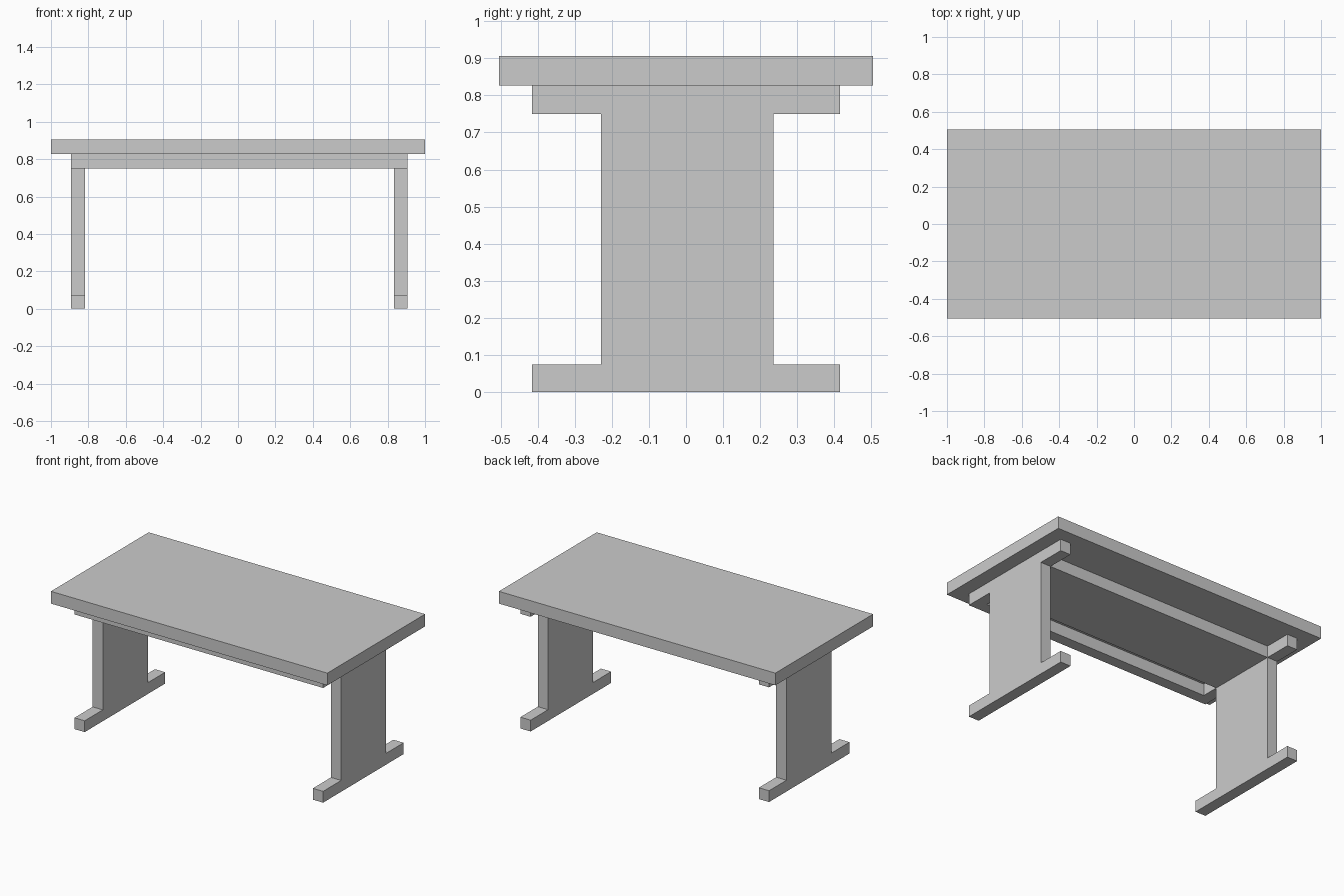
import bpy
import bmesh

if "Cube" in bpy.data.objects:
    bpy.data.objects.remove(bpy.data.objects["Cube"])


def extrude_profile(name, profile, x0, x1):
    """Flat y-z profile extruded along x from x0 to x1."""
    bm = bmesh.new()
    face = bm.faces.new([bm.verts.new((x0, y, z)) for y, z in profile])
    ext = bmesh.ops.extrude_face_region(bm, geom=[face])
    moved = [v for v in ext["geom"] if isinstance(v, bmesh.types.BMVert)]
    bmesh.ops.translate(bm, verts=moved, vec=(x1 - x0, 0, 0))
    bmesh.ops.recalc_face_normals(bm, faces=bm.faces)
    mesh = bpy.data.meshes.new(name)
    bm.to_mesh(mesh)
    bm.free()
    obj = bpy.data.objects.new(name, mesh)
    bpy.context.collection.objects.link(obj)
    return obj


def rect(y0, y1, z0, z1):
    return [(y0, z0), (y1, z0), (y1, z1), (y0, z1)]


TOP_Z, UNDER_Z, BEAM_Z, FOOT_Z = 0.906, 0.826, 0.75, 0.074
FOOT_Y, COL_FRONT, COL_BACK = 0.416, -0.229, 0.236
THICK = 0.074
LEFT_X, RIGHT_X = -0.892, 0.833

# Table top slab
extrude_profile("table_top", rect(-0.505, 0.505, UNDER_Z, TOP_Z), -1, 1)

# I-shaped end legs: foot, column and top beam in one outline
leg_profile = [
    (-FOOT_Y, 0), (FOOT_Y, 0), (FOOT_Y, FOOT_Z), (COL_BACK, FOOT_Z),
    (COL_BACK, BEAM_Z), (FOOT_Y, BEAM_Z), (FOOT_Y, UNDER_Z),
    (-FOOT_Y, UNDER_Z), (-FOOT_Y, BEAM_Z), (COL_FRONT, BEAM_Z),
    (COL_FRONT, FOOT_Z), (-FOOT_Y, FOOT_Z),
]
for name, x in (("left_leg", LEFT_X), ("right_leg", RIGHT_X)):
    extrude_profile(name, leg_profile, x, x + THICK)

# Front rail and wide centre panel under the top, joining the two legs
for name, y0, y1 in (("front_rail", -FOOT_Y, -FOOT_Y + THICK),
                     ("centre_panel", COL_FRONT, COL_BACK)):
    extrude_profile(name, rect(y0, y1, BEAM_Z, UNDER_Z),
                    LEFT_X + THICK, RIGHT_X)
